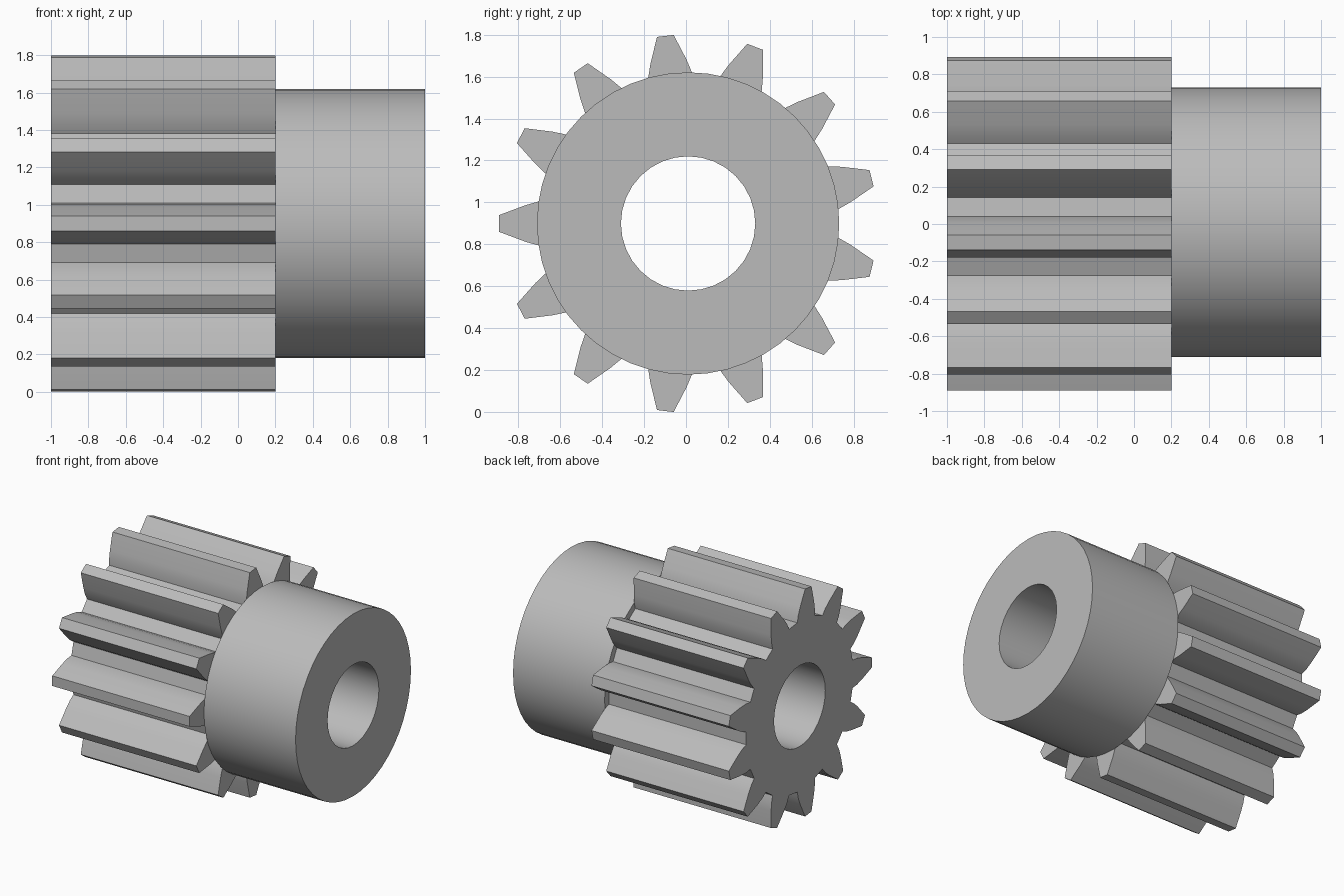
import bpy
import bmesh
from math import sin, cos, pi, radians
from mathutils import Vector

cube = bpy.data.objects.get("Cube")
if cube:
    bpy.data.objects.remove(cube, do_unlink=True)

CENTRE_Y, CENTRE_Z = 0.01, 0.9
TEETH = 13
BORE_RADIUS = 0.32

steel = bpy.data.materials.new("plain grey steel")
steel.use_nodes = True
grey = (0.5, 0.5, 0.5, 1)
steel.diffuse_color = grey
steel.node_tree.nodes["Principled BSDF"].inputs["Base Color"].default_value = grey


def circle(radius, count):
    return [(radius * cos(2 * pi * i / count), radius * sin(2 * pi * i / count))
            for i in range(count)]


def gear_outline():
    # Half a tooth as (distance from axis, half width), root to tip
    flank = [(0.66, 0.11), (0.715, 0.104), (0.775, 0.087), (0.90, 0.04)]
    tooth = [(r, -w) for r, w in flank] + [(r, w) for r, w in reversed(flank)]
    points = []
    for i in range(TEETH):
        a = pi + 2 * pi * i / TEETH
        points += [(r * cos(a) - w * sin(a), r * sin(a) + w * cos(a)) for r, w in tooth]
    return points


def bored_prism(name, outline, x_start, x_end):
    """Extrude an outline with a round hole along x."""
    bm = bmesh.new()
    for loop in (outline, circle(BORE_RADIUS, 32)):
        verts = [bm.verts.new((x_start, CENTRE_Y + y, CENTRE_Z + z)) for y, z in loop]
        for a, b in zip(verts, verts[1:] + verts[:1]):
            bm.edges.new((a, b))
    bmesh.ops.triangle_fill(bm, use_beauty=True, edges=bm.edges[:], normal=Vector((1, 0, 0)))
    result = bmesh.ops.extrude_face_region(bm, geom=bm.faces[:], use_keep_orig=True)
    moved = [g for g in result["geom"] if isinstance(g, bmesh.types.BMVert)]
    bmesh.ops.translate(bm, verts=moved, vec=(x_end - x_start, 0, 0))
    bmesh.ops.recalc_face_normals(bm, faces=bm.faces[:])
    mesh = bpy.data.meshes.new(name)
    bm.to_mesh(mesh)
    bm.free()
    mesh.materials.append(steel)
    obj = bpy.data.objects.new(name, mesh)
    bpy.context.collection.objects.link(obj)
    bpy.ops.object.select_all(action="DESELECT")
    obj.select_set(True)
    bpy.context.view_layer.objects.active = obj
    bpy.ops.object.shade_smooth_by_angle(angle=radians(30))
    return obj


# Toothed half and plain round hub, sharing one bore
bored_prism("gear_teeth", gear_outline(), -1.0, 0.2)
bored_prism("hub", circle(0.72, 48), 0.2, 1.0)
